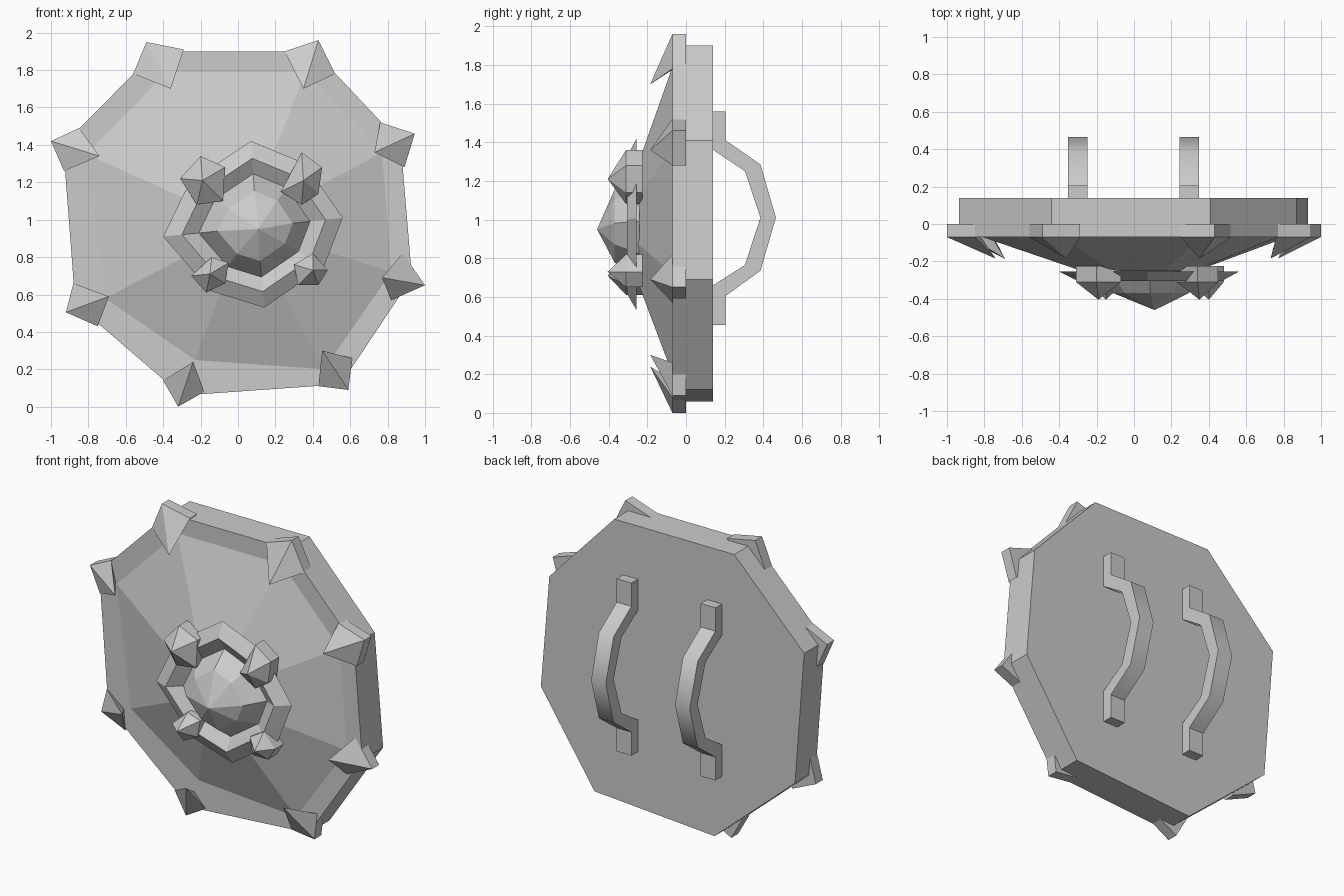
import bpy, bmesh, math
from mathutils import Vector

cube = bpy.data.objects.get("Cube")
if cube:
    bpy.data.objects.remove(cube)

GREY = (0.6, 0.6, 0.6, 1)
grey = bpy.data.materials.new("plain_grey")
grey.use_nodes = True
grey.diffuse_color = GREY
grey.node_tree.nodes["Principled BSDF"].inputs["Base Color"].default_value = GREY


def finish(name, bm):
    bmesh.ops.recalc_face_normals(bm, faces=bm.faces)
    mesh = bpy.data.meshes.new(name)
    bm.to_mesh(mesh)
    bm.free()
    mesh.materials.append(grey)
    obj = bpy.data.objects.new(name, mesh)
    bpy.context.collection.objects.link(obj)
    return obj


def scaled(points, centre, s):
    return [(centre[0] + (x - centre[0]) * s, centre[1] + (z - centre[1]) * s)
            for x, z in points]


def loft(name, sections, tip=None, closed=False):
    """Join (outline in x/z, depth y) sections; end in a cap, a tip or a loop."""
    bm = bmesh.new()
    rings = [[bm.verts.new((x, y, z)) for x, z in pts] for pts, y in sections]
    n = len(rings[0])
    pairs = list(zip(rings, rings[1:]))
    if closed:
        pairs.append((rings[-1], rings[0]))
    for a, b in pairs:
        for i in range(n):
            j = (i + 1) % n
            bm.faces.new((a[i], a[j], b[j], b[i]))
    if not closed:
        bm.faces.new(rings[0])
        if tip:
            t = bm.verts.new(tip)
            for i in range(n):
                bm.faces.new((rings[-1][i], rings[-1][(i + 1) % n], t))
        else:
            bm.faces.new(rings[-1])
    return finish(name, bm)


# Shield body: thick slab, flat rim, raised faceted front
outer = [(-.44, 1.9), (.41, 1.9), (.87, 1.41), (.93, .69),
         (.55, .12), (-.3, .06), (-.87, .55), (-.935, 1.4)]
rim = [(-.38, 1.79), (.36, 1.79), (.77, 1.36), (.82, .72),
       (.46, .2), (-.23, .25), (-.71, .58), (-.81, 1.35)]
loft("shield_body", [(outer, .14), (outer, -.07), (rim, -.07),
                     (scaled(rim, (.04, .97), .38), -.25)])

# Raised ring and faceted boss in the middle
ring = [(.07, 1.42), (.36, 1.3), (.56, 1.01), (.46, .75),
        (.14, .53), (-.15, .62), (-.4, .91), (-.26, 1.2)]
mid = (.1, .96)
loft("boss_ring", [(ring, -.255), (scaled(ring, mid, .8), -.305),
                   (scaled(ring, mid, .62), -.255)], closed=True)
loft("centre_boss", [(scaled(ring, mid, .64), -.24),
                     (scaled(ring, mid, .42), -.37)], tip=(.11, -.46, .95))

# Five-sided studs on the ring: outline, then tip
studs = {
    "upper_right": ([(-.2, 1.34), (-.07, 1.28), (-.08, 1.1), (-.22, 1.08), (-.31, 1.22)], (-.19, 1.21)),
    "upper_left": ([(.34, 1.36), (.45, 1.28), (.43, 1.14), (.34, 1.08), (.23, 1.15)], (.35, 1.21)),
    "lower_left": ([(.4, .82), (.48, .73), (.43, .65), (.32, .65), (.3, .76)], (.4, .73)),
    "lower_right": ([(-.14, .8), (-.05, .77), (-.07, .66), (-.17, .61), (-.25, .7)], (-.15, .71)),
}
for side, (pts, (x, z)) in studs.items():
    loft("stud_" + side, [(pts, -.225), (pts, -.31)], tip=(x, -.405, z))

# Hooked spikes on the rim corners: outer point, side, inward tip, side
spikes = [
    [(-.49, 1.95), (-.29, 1.91), (-.36, 1.7), (-.56, 1.78)],
    [(.43, 1.96), (.25, 1.9), (.35, 1.7), (.52, 1.78)],
    [(.945, 1.46), (.76, 1.52), (.73, 1.36), (.89, 1.28)],
    [(1, .65), (.88, .82), (.77, .69), (.82, .57)],
    [(.59, .09), (.43, .11), (.45, .3), (.61, .26)],
    [(-.32, 0), (-.4, .14), (-.24, .24), (-.18, .08)],
    [(-.92, .505), (-.88, .66), (-.69, .59), (-.75, .43)],
    [(-1, 1.42), (-.85, 1.49), (-.74, 1.34), (-.93, 1.26)],
]
for i, (out, a, tip, b) in enumerate(spikes):
    heel = Vector(tip).lerp(Vector(out), .3)
    base = [out, a, tuple(heel), b]
    loft(f"rim_spike_{i + 1}", [(base, 0), (base, -.07)], tip=(tip[0], -.185, tip[1]))

# Two bent grips on the back, extruded from a side profile
profile = [(.14, 1.56), (.205, 1.56), (.205, 1.41), (.385, 1.285), (.465, 1.01),
           (.385, .735), (.205, .605), (.205, .455), (.14, .455), (.14, .66),
           (.305, .765), (.385, 1.01), (.305, 1.25), (.14, 1.36)]
for side, x in (("left", .295), ("right", -.3)):
    bm = bmesh.new()
    face = bm.faces.new([bm.verts.new((x - .052, y, z)) for y, z in profile])
    grown = bmesh.ops.extrude_face_region(bm, geom=[face])["geom"]
    bmesh.ops.translate(bm, vec=(.104, 0, 0),
                        verts=[v for v in grown if isinstance(v, bmesh.types.BMVert)])
    bm.faces.ensure_lookup_table()
    grip = finish("back_grip_" + side, bm)
    bpy.ops.object.select_all(action="DESELECT")
    grip.select_set(True)
    bpy.context.view_layer.objects.active = grip
    bpy.ops.object.shade_smooth_by_angle(angle=math.radians(43))
